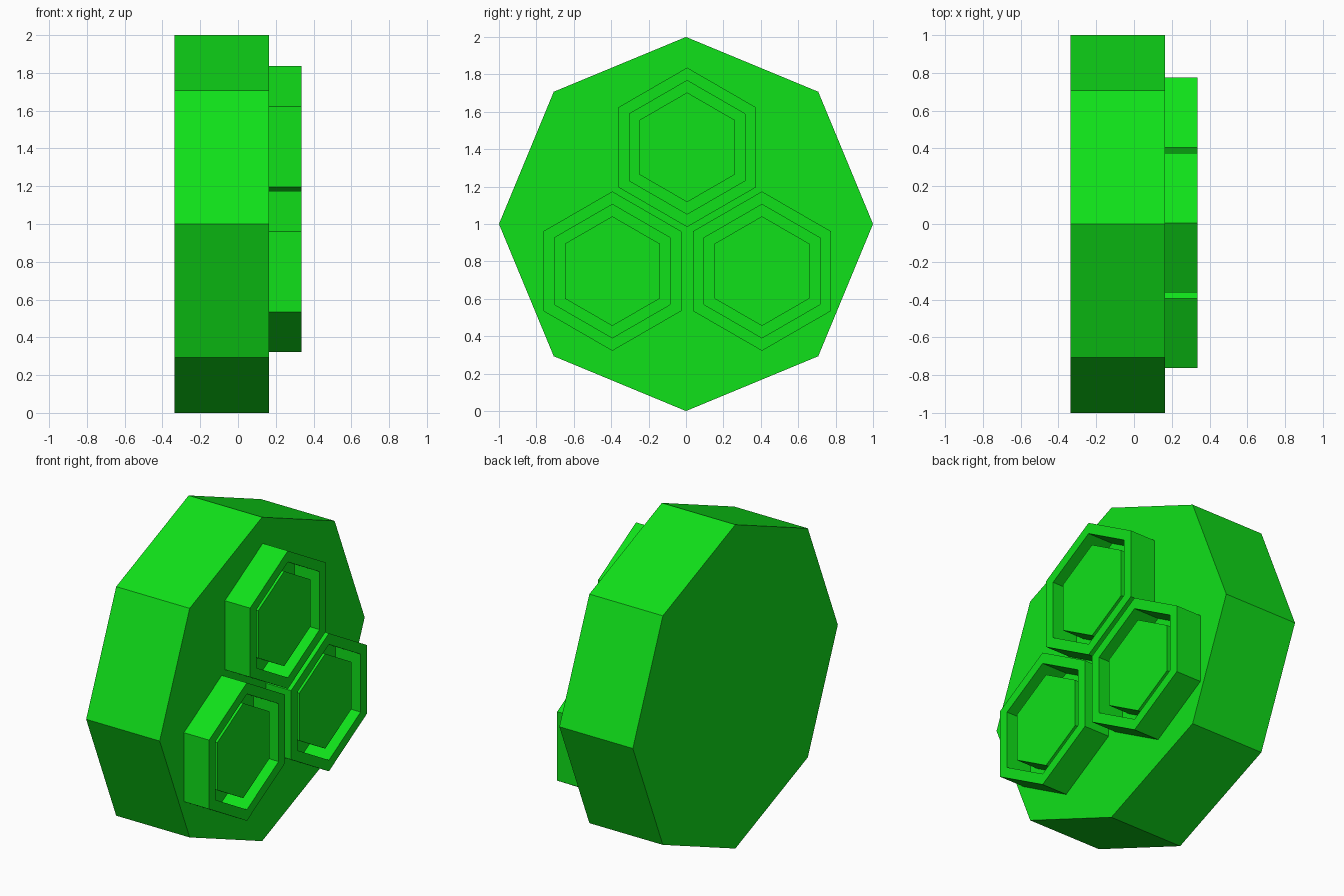
import bpy, bmesh, math

if "Cube" in bpy.data.objects:
    bpy.data.objects.remove(bpy.data.objects["Cube"])

green = bpy.data.materials.new("green")
green.diffuse_color = (0.005, 0.75, 0.01, 1)
green.use_nodes = True
green.node_tree.nodes["Principled BSDF"].inputs["Base Color"].default_value = green.diffuse_color


def ring(bm, sides, r, x, cy, cz):
    return [bm.verts.new((x, cy + r * math.sin(2 * math.pi * i / sides),
                          cz + r * math.cos(2 * math.pi * i / sides)))
            for i in range(sides)]


def bridge(bm, a, b):
    for i in range(len(a)):
        j = (i + 1) % len(a)
        bm.faces.new((a[i], a[j], b[j], b[i]))


def finish(bm, name):
    bmesh.ops.recalc_face_normals(bm, faces=bm.faces)
    mesh = bpy.data.meshes.new(name)
    bm.to_mesh(mesh)
    bm.free()
    mesh.materials.append(green)
    bpy.context.collection.objects.link(bpy.data.objects.new(name, mesh))


def prism(name, sides, r, x0, x1, cy, cz):
    bm = bmesh.new()
    a, b = ring(bm, sides, r, x0, cy, cz), ring(bm, sides, r, x1, cy, cz)
    bridge(bm, a, b)
    bm.faces.new(a)
    bm.faces.new(b)
    finish(bm, name)


def tube(name, sides, r_out, r_in, x0, x1, cy, cz):
    bm = bmesh.new()
    loops = [ring(bm, sides, r, x, cy, cz)
             for r, x in ((r_out, x0), (r_out, x1), (r_in, x1), (r_in, x0))]
    for k in range(4):
        bridge(bm, loops[k], loops[(k + 1) % 4])
    finish(bm, name)


# Octagonal body standing on one corner
BACK, FACE, RIM, BUTTON = -0.337, 0.165, 0.337, 0.312
prism("octagon_body", 8, 1.0, BACK, FACE, 0, 1)

# Three hexagonal collars, each with a slightly sunken hexagonal button
for label, cy, cz in (("top", 0.006, 1.41), ("left", -0.394, 0.748), ("right", 0.406, 0.748)):
    tube(label + "_hex_collar", 6, 0.426, 0.357, FACE, RIM, cy, cz)
    prism(label + "_hex_button", 6, 0.293, FACE, BUTTON, cy, cz)
